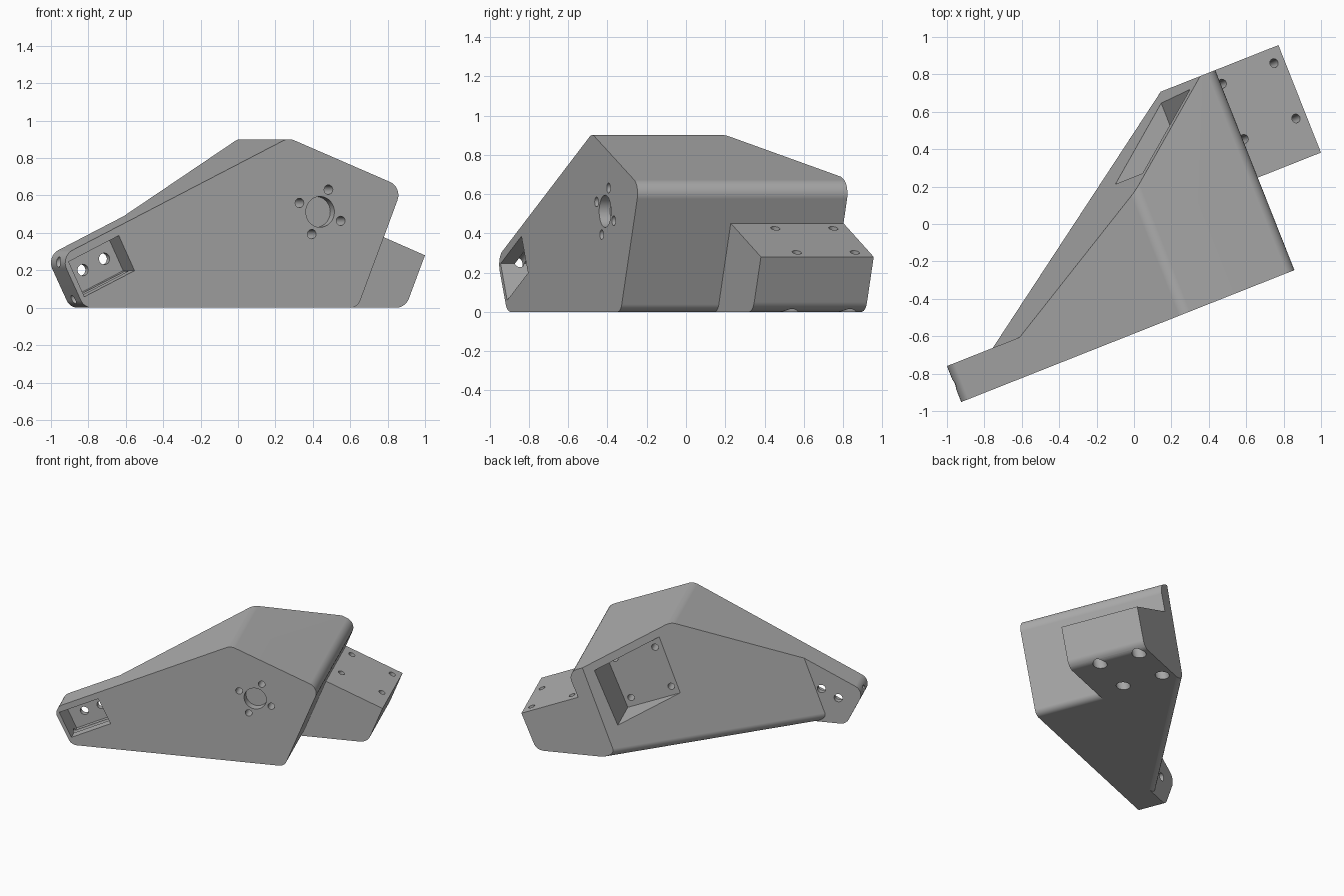
import bpy, bmesh, math
from mathutils import Vector, Matrix

cube = bpy.data.objects.get("Cube")
if cube:
    bpy.data.objects.remove(cube, do_unlink=True)

HEADING = math.radians(21.6)   # whole bracket is turned by this about z
TILT_R = math.radians(22)      # tilt of motor pocket and flange
TILT_L = math.radians(25.8)    # tilt of the arm end
FRONT, ARM_BACK, BACK = -0.545, -0.338, 0.605

grey = bpy.data.materials.new("plain_grey")
grey.use_nodes = True
grey.diffuse_color = (0.42, 0.42, 0.42, 1)
grey.node_tree.nodes["Principled BSDF"].inputs["Base Color"].default_value = (0.42, 0.42, 0.42, 1)


def rounded(points, steps=8):
    """Replace each corner (u, z, radius) by a fillet arc."""
    out = []
    for i, (u, z, r) in enumerate(points):
        p = Vector((u, z))
        if r == 0:
            out.append(p)
            continue
        a = (Vector(points[i - 1][:2]) - p).normalized()
        b = (Vector(points[(i + 1) % len(points)][:2]) - p).normalized()
        half = a.angle(b) / 2
        centre = p + (a + b).normalized() * (r / math.sin(half))
        start = p + a * (r / math.tan(half)) - centre
        end = p + b * (r / math.tan(half)) - centre
        for k in range(steps + 1):
            t = k / steps
            sweep = math.pi - 2 * half
            arc = (start * math.sin((1 - t) * sweep) + end * math.sin(t * sweep)) / math.sin(sweep)
            out.append(centre + arc)
    return out


def make_object(name, bm):
    bmesh.ops.recalc_face_normals(bm, faces=bm.faces)
    mesh = bpy.data.meshes.new(name)
    bm.to_mesh(mesh)
    bm.free()
    mesh.materials.append(grey)
    obj = bpy.data.objects.new(name, mesh)
    bpy.context.collection.objects.link(obj)
    return obj


def loft(name, ring_a, ring_b):
    bm = bmesh.new()
    va = [bm.verts.new(p) for p in ring_a]
    vb = [bm.verts.new(p) for p in ring_b]
    bm.faces.new(va)
    bm.faces.new(vb)
    for i in range(len(va)):
        j = (i + 1) % len(va)
        bm.faces.new((va[i], va[j], vb[j], vb[i]))
    return make_object(name, bm)


def prism(name, profile, v0, v1):
    return loft(name, [(u, v0, z) for u, z in profile], [(u, v1, z) for u, z in profile])


def rod(name, start, end, radius, sides=32):
    start, end = Vector(start), Vector(end)
    axis = end - start
    place = Matrix.Translation((start + end) / 2) @ axis.to_track_quat("Z", "Y").to_matrix().to_4x4()
    bm = bmesh.new()
    bmesh.ops.create_cone(bm, cap_ends=True, segments=sides, radius1=radius,
                          radius2=radius, depth=axis.length, matrix=place)
    return make_object(name, bm)


def combine(target, tool, operation):
    mod = target.modifiers.new(operation.lower(), "BOOLEAN")
    mod.operation, mod.solver, mod.object = operation, "EXACT", tool
    bpy.context.view_layer.objects.active = target
    bpy.ops.object.modifier_apply(modifier=mod.name)
    bpy.data.objects.remove(tool, do_unlink=True)


def cut(tool):
    combine(bracket, tool, "DIFFERENCE")


# Main body and side flange
bracket = prism("bracket_body", rounded([
    (-1.10, 0, 0.07), (-1.235, 0.275, 0.075), (0.075, 0.908, 0.08),
    (0.729, 0.644, 0.075), (0.472, 0, 0.06)]), FRONT, BACK)
flange = prism("flange", rounded([
    (0.3, 0, 0), (0.958, 0, 0.08), (1.07, 0.28, 0), (0.45, 0.534, 0)]), -0.013, BACK)
combine(bracket, flange, "UNION")

# Leaning rear face, cut diagonally behind the arm
normal, along = Vector((-0.576, 0.818)), Vector((0.818, 0.576))
ring_a, ring_b = [], []
for d, z in rounded([(0.03, 1.2, 0), (0.282, -0.001, 0.06), (0.1, -0.001, 0),
                     (0.1, -0.1, 0), (1.5, -0.1, 0), (1.5, 1.2, 0)]):
    near = normal * d + along * ((ARM_BACK - normal.y * d) / along.y)
    far = normal * d + along * 2.5
    ring_a.append((near.x, near.y, z))
    ring_b.append((far.x, far.y, z))
cut(loft("rear_cutter", ring_a, ring_b))


def tilted(a, b):
    """Point in the frame of the motor pocket and flange."""
    c, s = math.cos(TILT_R), math.sin(TILT_R)
    return a * c + b * s, b * c - a * s


def arm_point(a, b):
    """Point in the frame of the arm pocket."""
    c, s = math.cos(TILT_L), math.sin(TILT_L)
    return -1.0 + a * c - b * s, 0.222 + a * s + b * c


# Motor pocket in the rear face, with corner screw holes
cut(prism("motor_pocket", [tilted(*p) for p in
          ((-0.4, 0.357), (0.258, 0.357), (0.258, 0.81), (-0.4, 0.81))], 0.235, 0.56))
for da in (-0.16, 0.16):
    for db in (-0.16, 0.16):
        u, z = tilted(0.046 + da, 0.583 + db)
        cut(rod("corner_hole", (u, 0.1, z), (u, 0.3, z), 0.025, 20))

# Front boss recess with four screw holes around it
u, z = tilted(0.046, 0.571)
cut(rod("boss_recess", (u, FRONT - 0.1, z), (u, FRONT + 0.06, z), 0.082, 48))
for da, db in ((0.128, 0), (-0.128, 0), (0, 0.128), (0, -0.128)):
    u, z = tilted(0.046 + da, 0.571 + db)
    cut(rod("front_hole", (u, FRONT - 0.1, z), (u, FRONT + 0.2, z), 0.025, 20))

# Flange screw holes, counterbored from below
axis = Vector((math.sin(TILT_R), 0, math.cos(TILT_R)))
for u in (0.715, 1.013):
    for v in (0.206, 0.524):
        top = Vector((u, v, 0.28 + 0.41 * (1.07 - u)))
        cut(rod("flange_hole", top + axis * 0.05, top - axis * 0.2, 0.024, 20))
        cut(rod("counterbore", top - axis * 0.15, top - axis * 0.7, 0.05, 32))

# Arm pocket, its two through holes and the two long end holes
cut(prism("arm_pocket", [arm_point(*p) for p in
          ((-0.16, -0.104), (0.16, -0.104), (0.16, 0.104), (-0.16, 0.104))],
          FRONT - 0.1, FRONT + 0.165))
for a in (-0.047, 0.09):
    u, z = arm_point(a, 0)
    cut(rod("arm_hole", (u, FRONT, z), (u, ARM_BACK + 0.1, z), 0.031, 24))
for b in (-0.108, 0.108):
    (u0, z0), (u1, z1) = arm_point(-0.4, b), arm_point(0.158, b)
    cut(rod("end_hole", (u0, -0.442, z0), (u1, -0.442, z1), 0.025, 20))

# Finish: turn the bracket and shade it
bracket.rotation_euler.z = HEADING
bpy.ops.object.select_all(action="DESELECT")
bracket.select_set(True)
bpy.context.view_layer.objects.active = bracket
bpy.ops.object.shade_smooth_by_angle(angle=math.radians(25))
weighted = bracket.modifiers.new("even_shading", "WEIGHTED_NORMAL")
weighted.keep_sharp = True
